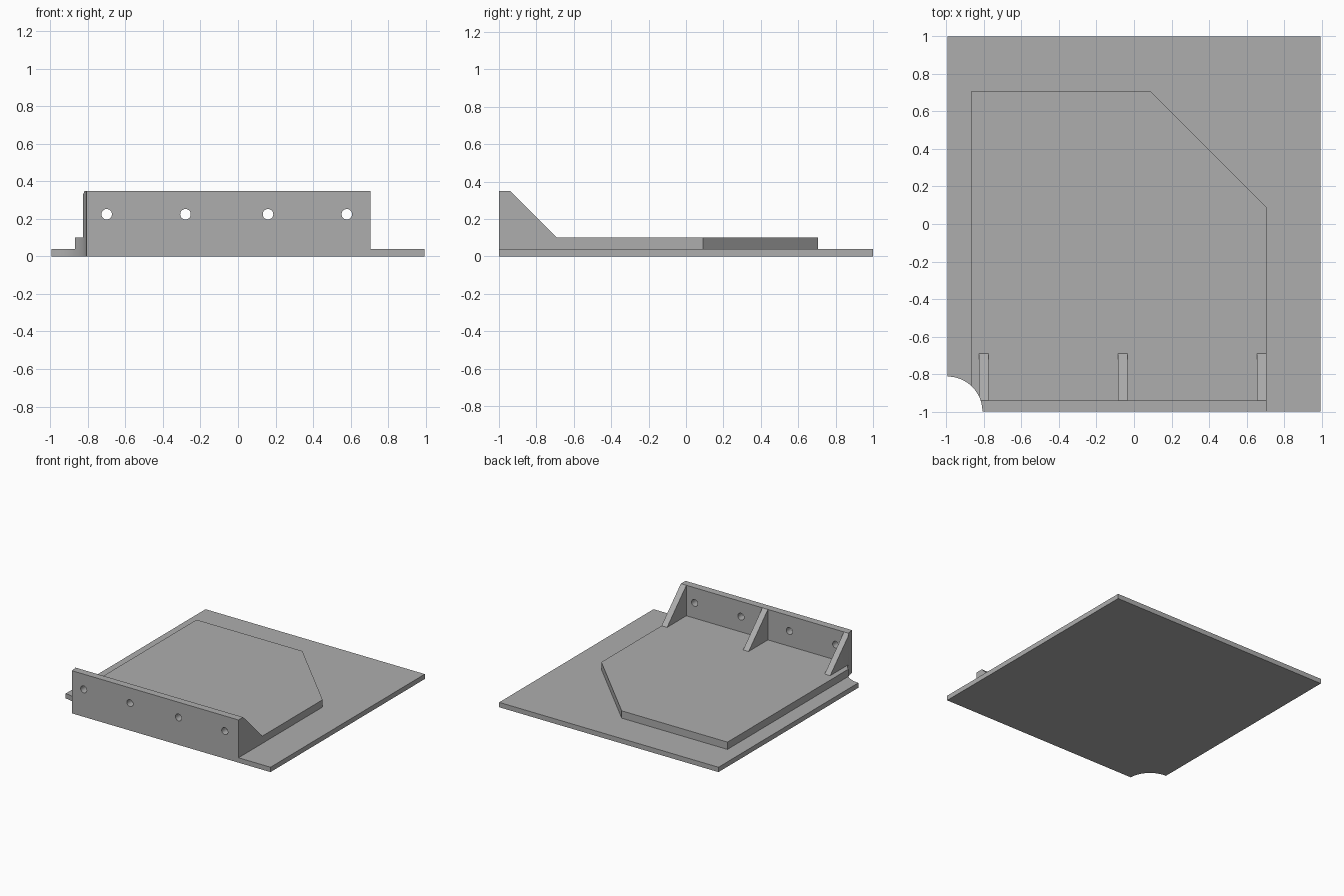
import bpy, bmesh, math
from mathutils import Matrix, Vector

cube = bpy.data.objects.get("Cube")
if cube:
    bpy.data.objects.remove(cube, do_unlink=True)

grey = bpy.data.materials.new("plain grey")
grey.use_nodes = True
grey.diffuse_color = (0.42, 0.42, 0.42, 1)
grey.node_tree.nodes["Principled BSDF"].inputs["Base Color"].default_value = grey.diffuse_color


def make(name, bm):
    bmesh.ops.recalc_face_normals(bm, faces=bm.faces)
    mesh = bpy.data.meshes.new(name)
    bm.to_mesh(mesh)
    bm.free()
    mesh.materials.append(grey)
    obj = bpy.data.objects.new(name, mesh)
    bpy.context.collection.objects.link(obj)
    return obj


def prism(name, points, offset):
    """Extrude a flat outline of 3D points along offset."""
    bm = bmesh.new()
    face = bm.faces.new([bm.verts.new(p) for p in points])
    side = bmesh.ops.extrude_face_region(bm, geom=[face])["geom"]
    bmesh.ops.translate(bm, vec=Vector(offset),
                        verts=[v for v in side if isinstance(v, bmesh.types.BMVert)])
    return make(name, bm)


def slab(name, outline, z0, z1):
    return prism(name, [(x, y, z0) for x, y in outline], (0, 0, z1 - z0))


def rectangle(x0, x1, y0, y1):
    return [(x0, y0), (x1, y0), (x1, y1), (x0, y1)]


def cutter(name, location, radius, depth, segments, rotation=Matrix()):
    bm = bmesh.new()
    bmesh.ops.create_cone(bm, cap_ends=True, segments=segments, radius1=radius,
                          radius2=radius, depth=depth,
                          matrix=Matrix.Translation(location) @ rotation)
    obj = make(name, bm)
    obj.hide_render = True
    obj.hide_viewport = True
    obj.display_type = 'WIRE'
    return obj


def cut(obj, tool):
    mod = obj.modifiers.new(tool.name, 'BOOLEAN')
    mod.operation = 'DIFFERENCE'
    mod.solver = 'EXACT'
    mod.object = tool


SIDE, BASE, STEP, TOP = 0.995, 0.04, 0.10, 0.35
LEFT, RIGHT, WALL_X, WALL_Y = -0.87, 0.705, -0.825, -0.94

# Base sheet and the raised panel with a clipped corner
base = slab("base_sheet", rectangle(-SIDE, SIDE, -1, 1), 0, BASE)
panel = slab("raised_panel", [(LEFT, -1), (RIGHT, -1), (RIGHT, 0.09),
                              (0.09, 0.705), (LEFT, 0.705)], BASE, STEP)

# Upright front wall
wall = slab("front_wall", rectangle(WALL_X, RIGHT, -1, WALL_Y), STEP, TOP)

# Triangular ribs bracing the wall
ribs = []
for label, x in (("right", WALL_X), ("middle", -0.085), ("left", RIGHT - 0.05)):
    ribs.append(prism(label + "_rib", [(x, WALL_Y, STEP), (x, -0.69, STEP),
                                       (x, WALL_Y, TOP)], (0.05, 0, 0)))

# Bolt holes through the wall
for i, x in enumerate((-0.70, -0.28, 0.16, 0.58)):
    cut(wall, cutter(f"bolt_hole_cutter_{i + 1}", (x, -0.97, 0.225), 0.028, 0.2, 32,
                     Matrix.Rotation(math.pi / 2, 4, 'X')))

# Round notch in the front right corner
notch = cutter("corner_notch_cutter", (-SIDE, -1, 0.2), 0.187, 1, 96)
for part in (base, panel, wall, ribs[0]):
    cut(part, notch)

# Smooth the curved cuts while keeping corners sharp
bpy.context.view_layer.update()
depsgraph = bpy.context.evaluated_depsgraph_get()
for part in (base, panel, wall, ribs[0]):
    solid = bpy.data.meshes.new_from_object(part.evaluated_get(depsgraph))
    part.modifiers.clear()
    part.data = solid
    for poly in solid.polygons:
        poly.use_smooth = True
    solid.set_sharp_from_angle(angle=math.radians(30))
for obj in [o for o in bpy.data.objects if "_cutter" in o.name]:
    bpy.data.objects.remove(obj, do_unlink=True)
